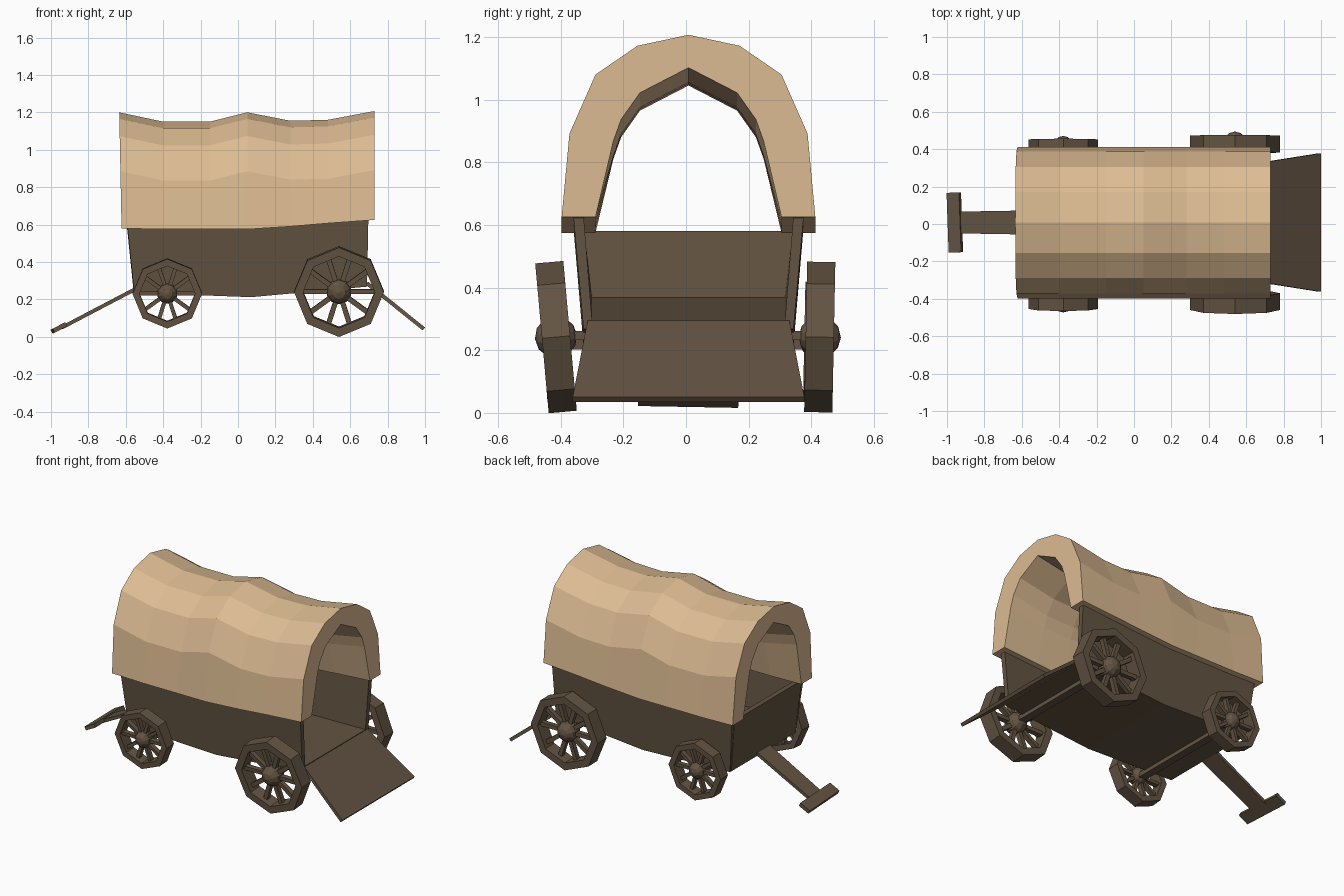
import bpy, bmesh, math
from mathutils import Matrix, Vector

if "Cube" in bpy.data.objects:
    bpy.data.objects.remove(bpy.data.objects["Cube"])


def material(name, rgb):
    m = bpy.data.materials.new(name)
    m.diffuse_color = (*rgb, 1)
    m.use_nodes = True
    m.node_tree.nodes["Principled BSDF"].inputs["Base Color"].default_value = m.diffuse_color
    return m


CANVAS = material("canvas", (0.72, 0.50, 0.29))
WOOD = material("dark_wood", (0.125, 0.088, 0.055))


def finish(name, bm, mat):
    bmesh.ops.recalc_face_normals(bm, faces=bm.faces)
    me = bpy.data.meshes.new(name)
    bm.to_mesh(me)
    bm.free()
    me.materials.append(mat)
    ob = bpy.data.objects.new(name, me)
    bpy.context.collection.objects.link(ob)
    return ob


def loft(bm, rings, wrap=False):
    """Bridge equal closed rings; cap as a strip of quads, or wrap around."""
    vs = [[bm.verts.new(p) for p in r] for r in rings]
    n = len(vs[0])
    pairs = list(zip(vs, vs[1:])) + ([(vs[-1], vs[0])] if wrap else [])
    for a, b in pairs:
        for i in range(n):
            j = (i + 1) % n
            bm.faces.new((a[i], a[j], b[j], b[i]))
    if not wrap:
        for r in (vs[0], vs[-1]):
            for i in range(n // 2 - 1):
                bm.faces.new((r[i], r[i + 1], r[n - 2 - i], r[n - 1 - i]))


def box(bm, size, mat):
    bmesh.ops.create_cube(bm, size=1, matrix=mat @ Matrix.Diagonal((*size, 1)))


# canvas cover: thick arch swept along sagging hoops
CY = 0.008
OUTER = [(0.405, None), (0.38, 0.315), (0.297, 0.127), (0.163, 0.035), (0, 0)]
INNER = [(0.297, None), (0.24, 0.34), (0.215, 0.27), (0.155, 0.185), (0, 0.105)]
HOOPS = [(-0.635, 1.20, 0.58), (-0.40, 1.15, 0.575), (-0.15, 1.15, 0.575),
         (0.05, 1.20, 0.575), (0.28, 1.155, 0.59), (0.48, 1.16, 0.607), (0.73, 1.207, 0.625)]


def arch(half, x, t, b):
    pts = [(y, b if d is None else t - d) for y, d in half]
    full = [(-y, z) for y, z in pts] + [(y, z) for y, z in pts[-2::-1]]
    lean = 0.012 if x < -0.6 else 0
    return [(x + lean * (1.2 - z) / 0.6, y + CY, z) for y, z in full]


bm = bmesh.new()
loft(bm, [arch(OUTER, *h) + arch(INNER, *h)[::-1] for h in HOOPS])
finish("canvas_cover", bm, CANVAS)

# wagon bed: U-shaped section with flared walls and a curved floor
# station: x top, x bottom, wall top z, underside z, floor z
STATIONS = [(-0.592, -0.555, 0.60, 0.235, 0.37), (0.07, 0.07, 0.60, 0.212, 0.285),
            (0.697, 0.69, 0.632, 0.268, 0.295)]
bm = bmesh.new()
rings = []
for xt, xb, zt, zb, zf in STATIONS:
    half = [(xt, 0.368, zt), (xb, 0.335, zb)]
    inner = [(xt, 0.335, zt), (xb, 0.308, zf)]
    o = [(x, CY - y, z) for x, y, z in half] + [(x, CY + y, z) for x, y, z in half[::-1]]
    i = [(x, CY - y, z) for x, y, z in inner] + [(x, CY + y, z) for x, y, z in inner[::-1]]
    rings.append(o + i[::-1])
loft(bm, rings)
finish("wagon_bed", bm, WOOD)

# front board
bm = bmesh.new()
loft(bm, [[(-0.59 + dx, CY - 0.345, 0.58), (-0.555 + dx, CY - 0.325, 0.24),
           (-0.555 + dx, CY + 0.325, 0.24), (-0.59 + dx, CY + 0.345, 0.58)] for dx in (-0.003, 0.03)])
finish("front_board", bm, WOOD)

# lowered tailgate ramp, wider at its free end
bm = bmesh.new()
loft(bm, [[(x - 0.013, CY - w, z - 0.016), (x, CY - w, z), (x, CY + w, z), (x - 0.013, CY + w, z - 0.016)]
          for x, z, w in ((0.695, 0.295, 0.322), (1.0, 0.05, 0.37))])
finish("tailgate", bm, WOOD)

# draw bar and its cross handle
slope = math.atan2(0.215, 0.41)
frame = Matrix.Translation((-0.74, CY, 0.155)) @ Matrix.Rotation(-slope, 4, 'Y')
bm = bmesh.new()
loft(bm, [[frame @ Vector((x, y, z)) for y, z in ((-w, -0.01), (-w, 0.01), (w, 0.01), (w, -0.01))]
          for x, w in ((-0.23, 0.058), (0.24, 0.065))])
finish("draw_bar", bm, WOOD)
bm = bmesh.new()
box(bm, (0.075, 0.32, 0.024),
    Matrix.Translation((-0.958, CY, 0.047)) @ Matrix.Rotation(-slope, 4, 'Y') @ Matrix.Rotation(0.04, 4, 'Z'))
finish("draw_bar_handle", bm, WOOD)


# octagonal spoked wheels with domed hubs
def wheel(name, x, y, z, r, width, hub, camber):
    side = 1 if y > 0 else -1
    bm = bmesh.new()
    ri, h = r * 0.80, width / 2
    loft(bm, [[(q * math.sin(a), s, q * math.cos(a)) for q, s in ((ri, -h), (r, -h), (r, h), (ri, h))]
              for a in (k * math.pi / 4 for k in range(8))], wrap=True)
    for k in range(10):
        turn = Matrix.Rotation((k + 0.5) * math.pi / 5, 4, 'Y')
        box(bm, (r * 0.11, 0.03, r * 0.66), turn @ Matrix.Translation((0, 0, r * 0.48)))
    bmesh.ops.create_uvsphere(bm, u_segments=10, v_segments=6, radius=1,
                              matrix=Matrix.Diagonal((hub, width * 0.75, hub, 1)) @ Matrix.Rotation(math.pi / 2, 4, 'X'))
    ob = finish(name, bm, WOOD)
    ob.location = (x, y, z)
    ob.rotation_euler = (-side * camber, 0, 0)


wheel("rear_wheel_right", 0.54, -0.415, 0.242, 0.24, 0.09, 0.068, 0.09)
wheel("rear_wheel_left", 0.54, 0.427, 0.242, 0.24, 0.09, 0.068, 0.02)
wheel("front_wheel_right", -0.378, -0.417, 0.232, 0.186, 0.075, 0.055, 0.06)
wheel("front_wheel_left", -0.378, 0.415, 0.232, 0.186, 0.075, 0.055, 0.02)

# axles
for name, x, z in (("rear_axle", 0.54, 0.247), ("front_axle", -0.378, 0.218)):
    bm = bmesh.new()
    box(bm, (0.05, 0.80, 0.03), Matrix.Translation((x, CY, z)))
    finish(name, bm, WOOD)
